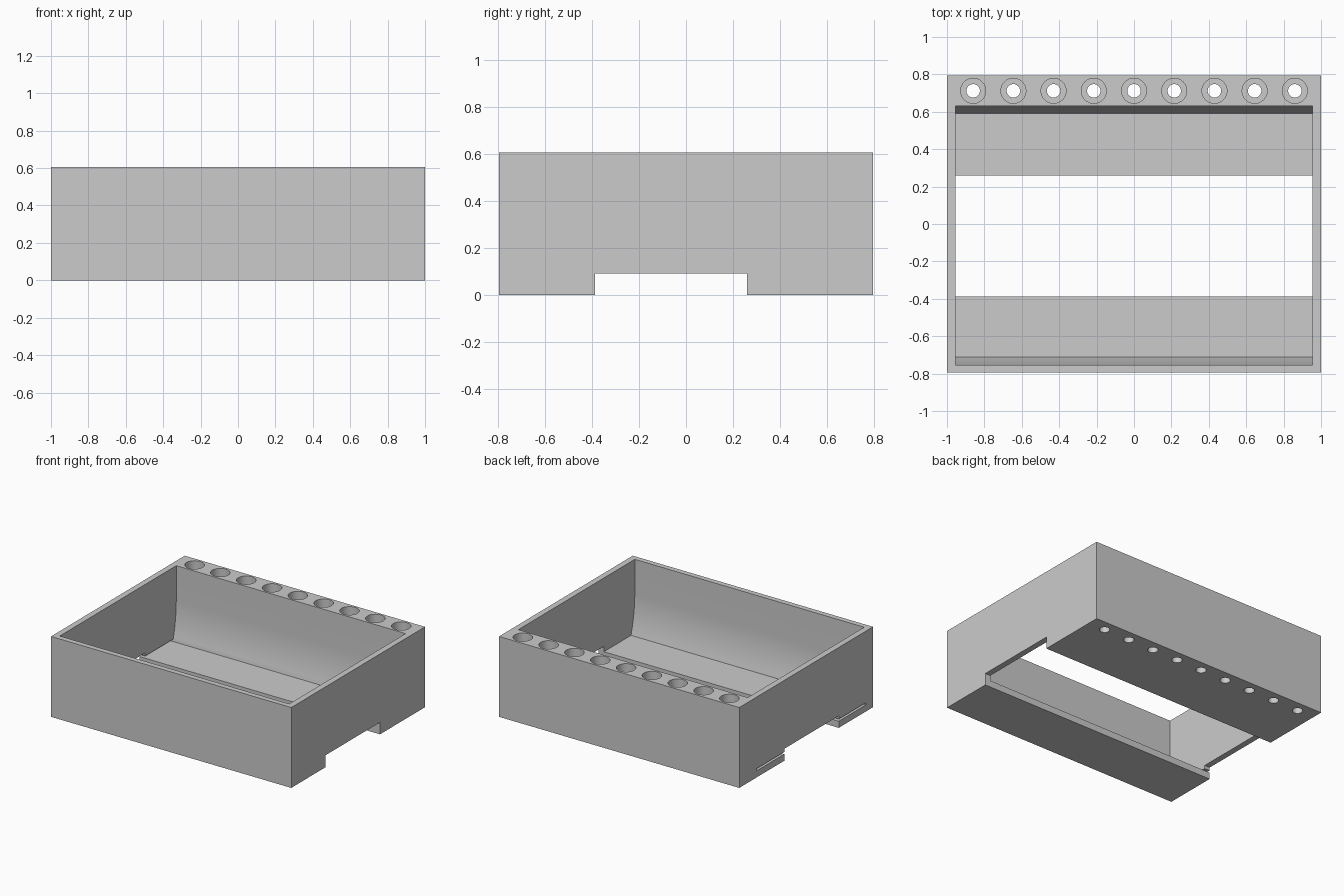
import bpy, bmesh, math
from mathutils import Vector

cube = bpy.data.objects.get("Cube")
if cube:
    bpy.data.objects.remove(cube, do_unlink=True)

HEIGHT = 0.605
FLOOR = 0.05          # top of the tray floor
BEND = 0.35           # height where the long inner walls start to curve in


def grey_material():
    mat = bpy.data.materials.new("plain grey")
    mat.use_nodes = True
    colour = (0.6, 0.6, 0.6, 1)
    mat.diffuse_color = colour
    mat.node_tree.nodes["Principled BSDF"].inputs["Base Color"].default_value = colour
    return mat


GREY = grey_material()


def make_object(name, bm):
    bmesh.ops.recalc_face_normals(bm, faces=bm.faces)
    mesh = bpy.data.meshes.new(name)
    bm.to_mesh(mesh)
    bm.free()
    mesh.materials.append(GREY)
    obj = bpy.data.objects.new(name, mesh)
    bpy.context.collection.objects.link(obj)
    return obj


def box(name, low, high):
    bm = bmesh.new()
    bmesh.ops.create_cube(bm, size=1)
    low, high = Vector(low), Vector(high)
    for v in bm.verts:
        v.co = (low + high) / 2 + v.co * (high - low)
    return make_object(name, bm)


def extrude_x(name, profile, half_width):
    bm = bmesh.new()
    face = bm.faces.new([bm.verts.new((-half_width, y, z)) for y, z in profile])
    moved = bmesh.ops.extrude_face_region(bm, geom=[face])["geom"]
    verts = [g for g in moved if isinstance(g, bmesh.types.BMVert)]
    bmesh.ops.translate(bm, verts=verts, vec=(2 * half_width, 0, 0))
    return make_object(name, bm)


def cylinder_row(name, radius, low, high):
    bm = bmesh.new()
    for i in range(-4, 5):
        new = bmesh.ops.create_cone(bm, cap_ends=True, segments=32, radius1=radius,
                                    radius2=radius, depth=high - low)
        bmesh.ops.translate(bm, verts=new["verts"],
                            vec=(i * 0.215, 0.712, (low + high) / 2))
    return make_object(name, bm)


def cut(target, cutter):
    mod = target.modifiers.new("cut", "BOOLEAN")
    mod.operation = "DIFFERENCE"
    mod.solver = "EXACT"
    mod.object = cutter
    bpy.ops.object.modifier_apply(modifier=mod.name)
    bpy.data.objects.remove(cutter, do_unlink=True)


# Cavity profile: straight upper walls that curve inward down to the floor
def curved_wall(y_top, y_floor, steps=10):
    points = []
    for i in range(steps + 1):
        t = i / steps
        points.append((y_top + (y_floor - y_top) * t * t, BEND + (FLOOR - BEND) * t))
    return points


top = HEIGHT + 0.1
back_curve = curved_wall(0.63, 0.59)
front_curve = curved_wall(-0.755, -0.71)
profile = [(0.63, top)] + back_curve + front_curve[::-1] + [(-0.755, top)]

# Outer body
tray = box("tray_body", (-1, -0.795, 0), (1, 0.795, HEIGHT))
bpy.context.view_layer.objects.active = tray
tray.select_set(True)

# Main compartment, then the channel under the tray that opens the floor
cut(tray, extrude_x("compartment_cutter", profile, 0.955))
cut(tray, box("channel_cutter", (-1.1, -0.388, -0.1), (1.1, 0.26, 0.09)))

# Thin slot through one end wall, level with the floor
cut(tray, box("slot_cutter", (-1.1, -0.71, FLOOR), (-0.9, 0.59, FLOOR + 0.016)))

# Row of stepped holes along the back rim
cut(tray, cylinder_row("wide_hole_cutter", 0.067, FLOOR, top))
cut(tray, cylinder_row("narrow_hole_cutter", 0.036, -0.1, FLOOR + 0.05))

bpy.ops.object.shade_smooth_by_angle(angle=math.radians(30))
